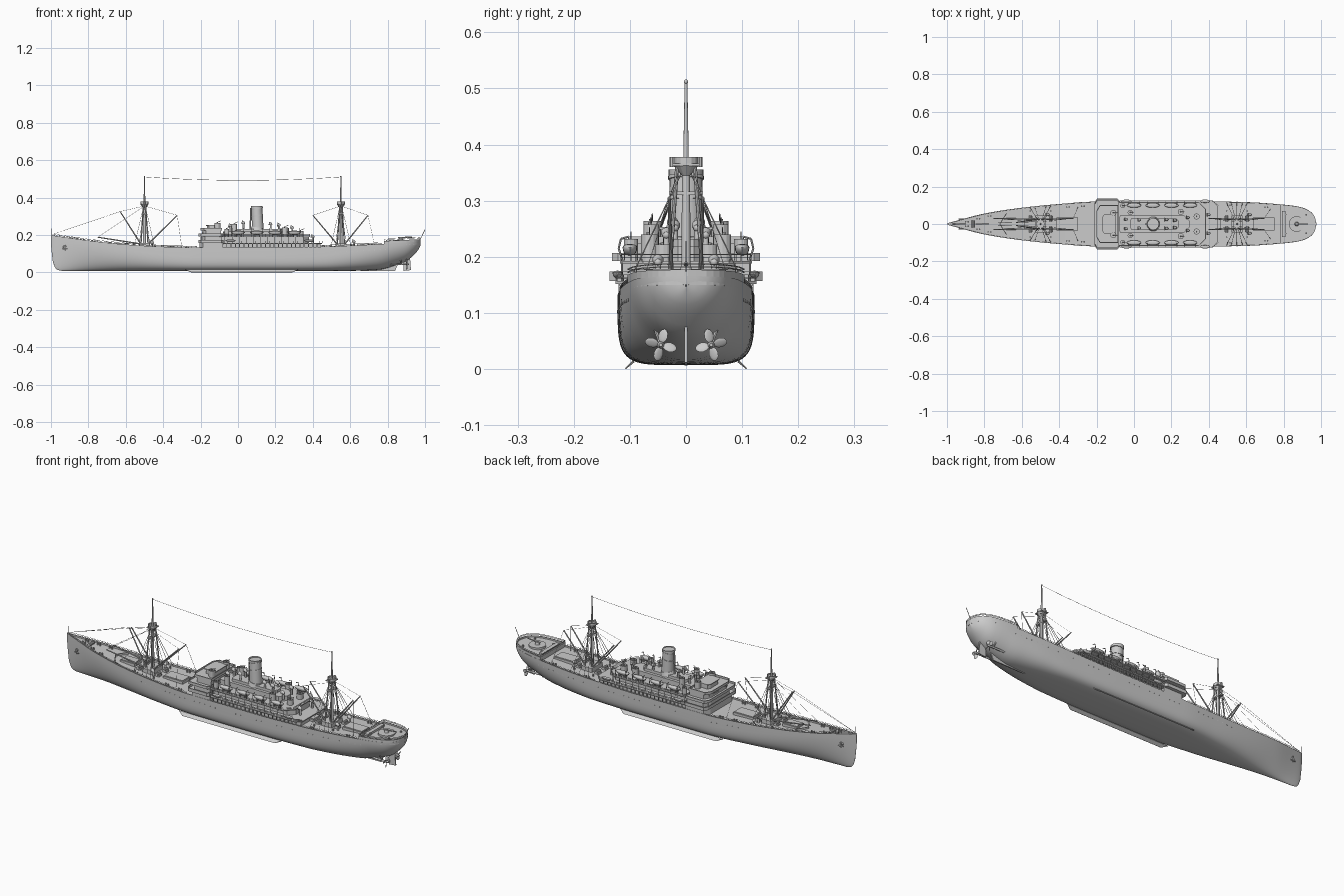
import bpy, bmesh, math
from mathutils import Vector, Matrix

if "Cube" in bpy.data.objects:
    bpy.data.objects.remove(bpy.data.objects["Cube"])

# ---------- helpers ----------
def finish(name, bm, smooth=None):
    bmesh.ops.remove_doubles(bm, verts=bm.verts, dist=1e-5)
    bmesh.ops.recalc_face_normals(bm, faces=bm.faces)
    me = bpy.data.meshes.new(name); bm.to_mesh(me); bm.free()
    ob = bpy.data.objects.new(name, me); bpy.context.collection.objects.link(ob)
    if smooth:
        bpy.ops.object.select_all(action='DESELECT')
        ob.select_set(True); bpy.context.view_layer.objects.active = ob
        bpy.ops.object.shade_smooth_by_angle(angle=math.radians(smooth))
    return ob

def box(bm, x0, x1, y0, y1, z0, z1):
    m = Matrix.Translation(((x0+x1)/2, (y0+y1)/2, (z0+z1)/2)) @ Matrix.Diagonal((x1-x0, y1-y0, z1-z0, 1))
    bmesh.ops.create_cube(bm, size=1, matrix=m)

def rod(bm, a, b, r, r2=None, n=6):
    a, b = Vector(a), Vector(b); d = b - a
    m = Matrix.Translation((a+b)/2) @ d.to_track_quat('Z', 'Y').to_matrix().to_4x4()
    bmesh.ops.create_cone(bm, cap_ends=True, segments=n, radius1=r, radius2=r if r2 is None else r2, depth=d.length, matrix=m)

def ball(bm, c, sx, sy, sz, u=12, v=8):
    m = Matrix.Translation(c) @ Matrix.Diagonal((sx, sy, sz, 1))
    return bmesh.ops.create_uvsphere(bm, u_segments=u, v_segments=v, radius=1, matrix=m)['verts']

def prism(bm, pts, z0, z1):
    lo = [bm.verts.new((x, y, z0)) for x, y in pts]; hi = [bm.verts.new((x, y, z1)) for x, y in pts]
    bm.faces.new(lo); bm.faces.new(hi)
    for i in range(len(pts)):
        j = (i+1) % len(pts); bm.faces.new((lo[i], lo[j], hi[j], hi[i]))

def wall(bm, pts, k, z0, z1):
    cx = sum(p[0] for p in pts)/len(pts)
    inner = [(cx+(x-cx)*k, y*k) for x, y in pts]
    rings = [[bm.verts.new((x, y, z)) for x, y in q] for q, z in ((pts, z0), (pts, z1), (inner, z1), (inner, z0))]
    for r in range(4):
        A, B = rings[r], rings[(r+1) % 4]
        for i in range(len(pts)):
            j = (i+1) % len(pts); bm.faces.new((A[i], A[j], B[j], B[i]))

def tub(bm, x, y, r, z0, z1):
    rod(bm, (x, y, z0), (x, y, z1-.008), r*.9, n=14)
    for i in range(14):
        a, b = i*math.tau/14, (i+1)*math.tau/14
        f = [(x+q*math.cos(t), y+q*math.sin(t)) for q, t in ((r, a), (r, b), (r*.88, b), (r*.88, a))]
        prism(bm, f, z0+.004, z1)

def chamfer(x0, x1, w, c, c2=0.0):
    return [(x0, -w+c), (x0, w-c), (x0+c*.6, w), (x1-c2, w), (x1, w-c2-.001), (x1, -w+c2+.001), (x1-c2, -w), (x0+c*.6, -w)]

def rails(bm, pts, h=.011, r=.0007):
    for a, b in zip(pts, pts[1:]):
        a, b = Vector(a), Vector(b); n = max(1, round((b-a).length/.025))
        for f in (.5, 1): rod(bm, a+Vector((0, 0, h*f)), b+Vector((0, 0, h*f)), r, n=4)
        for i in range(n+1):
            p = a.lerp(b, i/n); rod(bm, p, p+Vector((0, 0, h)), r, n=4)

# ---------- hull lines: x, half beam, sheer, keel, section fullness ----------
T = [(-1, .001, .2, .15, 1.8), (-.99, .006, .198, .056, 1.8), (-.97, .012, .194, .016, 1.8), (-.94, .02, .19, .008, 1.8),
     (-.8, .056, .17, .007, 2), (-.6, .087, .149, .007, 2.8), (-.4, .107, .137, .007, 4), (-.2, .12, .132, .007, 5),
     (.2, .122, .132, .007, 5), (.45, .12, .137, .007, 4.5), (.6, .117, .143, .008, 3.4), (.75, .108, .151, .014, 2.4),
     (.85, .098, .157, .04, 2), (.9, .088, .161, .06, 2), (.94, .069, .163, .093, 2), (.965, .042, .165, .122, 2), (.976, .001, .166, .145, 2)]
def at(x, c):
    n = len(T)
    d = [(T[i+1][c]-T[i][c])/(T[i+1][0]-T[i][0]) for i in range(n-1)]
    def slope(i):
        if i in (0, n-1): return d[min(i, n-2)]
        return 0 if d[i-1]*d[i] <= 0 else 2*d[i-1]*d[i]/(d[i-1]+d[i])
    i = max(j for j in range(n-1) if x >= T[j][0]-1e-9)
    h = T[i+1][0]-T[i][0]; t = (x-T[i][0])/h
    return ((2*t**3-3*t*t+1)*T[i][c] + (t**3-2*t*t+t)*h*slope(i) + (3*t*t-2*t**3)*T[i+1][c] + (t**3-t*t)*h*slope(i+1))
def side(x, z):
    b, s, k, p = (at(x, c) for c in (1, 2, 3, 4))
    return b*max(0, 1-min(1, abs((s-z)/(s-k)))**p)**(1/p)
def deck(x): return at(x, 2)-.008

bm = bmesh.new()
xs = [-1, -.996, -.99, -.98, -.97, -.955] + [-.94+.03*i for i in range(62)] + [.91, .925, .94, .95, .96, .967, .972, .976]
xs = sorted(set(xs))
for s in (1, -1):
    prev = None
    for x in xs:
        b, sh, k, p = (at(x, c) for c in (1, 2, 3, 4))
        ring = [(b*math.sin(i*math.pi/28)**(2/p), sh-(sh-k)*max(0, math.cos(i*math.pi/28))**(2/p)) for i in range(15)]
        bi = max(b-.004, 0); zd = max(sh-.008, k)
        ring += [(bi, sh), (bi, zd), (0, zd)]
        cur = [bm.verts.new((x, s*y, z)) for y, z in ring]
        if prev:
            for i in range(len(cur)-1): bm.faces.new((prev[i], prev[i+1], cur[i+1], cur[i]))
        prev = cur
finish("hull", bm, 40)

# rubbing strake, portholes, hawse anchors, bilge keels
bm = bmesh.new()
for s in (1, -1):
    for i in range(44):
        x = -.5+i*.03; z = at(x, 2)-.03; y = side(x, z)
        rod(bm, (x, s*(y-.002), z), (x, s*(y+.0008), z), .0026, n=8)
finish("portholes", bm)
bm = bmesh.new()
for s in (1, -1):
    y = side(-.925, .133)
    rod(bm, (-.925, s*(y-.006), .135), (-.925, s*(y+.003), .133), .012, .009, 12)
    rod(bm, (-.925, s*(y+.004), .145), (-.925, s*(y+.004), .118), .003)
    rod(bm, (-.938, s*(y+.004), .124), (-.912, s*(y+.006), .124), .003)
finish("anchors", bm)
bm = bmesh.new()
for s in (1, -1):
    v = [bm.verts.new((x, s*y, z)) for x, y, z in ((-.28, .094, .016), (-.25, .109, .001), (.29, .109, .001), (.32, .094, .016),
         (-.28, .092, .012), (-.25, .107, 0), (.29, .107, 0), (.32, .092, .012))]
    for f in ((0, 1, 2, 3), (4, 5, 6, 7), (0, 1, 5, 4), (1, 2, 6, 5), (2, 3, 7, 6), (3, 0, 4, 7)): bm.faces.new([v[i] for i in f])
finish("bilge_keels", bm)

# skeg, rudder, shafts and propellers
bm = bmesh.new()
for w, q in ((.003, ((.65, .006), (.84, .008), (.86, .055), (.7, .04))), (.003, ((.885, .008), (.925, .012), (.92, .075), (.885, .08)))):
    lo = [bm.verts.new((x, -w, z)) for x, z in q]; hi = [bm.verts.new((x, w, z)) for x, z in q]
    bm.faces.new(lo); bm.faces.new(hi)
    for i in range(4): bm.faces.new((lo[i], lo[(i+1) % 4], hi[(i+1) % 4], hi[i]))
finish("skeg_and_rudder", bm)
bm = bmesh.new()
for s in (1, -1):
    rod(bm, (.68, s*.045, .043), (.9, s*.045, .043), .005, n=10)
    rod(bm, (.9, s*.045, .043), (.915, s*.045, .043), .007, .003, 10)
    for y in (.03, .06): rod(bm, (.875, s*.045, .043), (.865, s*y, .085), .003)
    for i in range(4):
        vs = ball(bm, (0, 0, .0165), .002, .0095, .0125, 10, 6)
        m = Matrix.Translation((.902, s*.045, .043)) @ Matrix.Rotation(s*(math.pi/2*i+.25), 4, 'X') @ Matrix.Rotation(s*.5, 4, 'Z')
        bmesh.ops.transform(bm, matrix=m, verts=vs)
finish("propellers", bm, 40)

# raised stern deck with bulwark, gun platform and staff
xp = [.78+.02*i for i in range(9)]+[.95, .96, .967, .972, .975]
pts = [(x, at(x, 1)-.001) for x in xp]; pts += [(x, -y) for x, y in reversed(pts)]
bm = bmesh.new(); prism(bm, pts, .145, .164); wall(bm, pts, .95, .164, .172)
for z in (.176, .181): wall(bm, pts, .985, z, z+.002)
for v in bm.verts: v.co.z += (v.co.x-.87)*.05
finish("stern_deck", bm)
bm = bmesh.new()
rod(bm, (.87, 0, .16), (.87, 0, .173), .042, n=24)
rod(bm, (.87, 0, .17), (.87, 0, .186), .012, .008, 12)
rod(bm, (.855, 0, .184), (.93, 0, .19), .004, .0025, 8)
box(bm, .79, .81, -.07, .07, .16, .172)
for s in (1, -1):
    for x in (.81, .92): rod(bm, (x, s*.05, .16), (x, s*.05, .175), .005, n=8)
rod(bm, (.972, 0, .17), (.9995, 0, .228), .0015)
rod(bm, (-.995, 0, .19), (-.995, 0, .235), .0013)
finish("stern_gun_and_staffs", bm)

# ---------- midships superstructure ----------
bm = bmesh.new()
prism(bm, chamfer(-.2, .44, .1, .01), .12, .153)
prism(bm, chamfer(-.08, .45, .126, .01, .03), .152, .157)
prism(bm, chamfer(-.2, .38, .088, .01, .03), .156, .19)
prism(bm, chamfer(-.1, .385, .118, .01, .04), .188, .193)
prism(bm, chamfer(-.08, .3, .045, .01, .03), .19, .218)
prism(bm, chamfer(-.02, .24, .03, .01, .015), .215, .232)
finish("deckhouses", bm)
bm = bmesh.new()
for s in (1, -1):
    for i in range(22):
        x = -.06+i*.023
        box(bm, x-.0025, x+.0025, s*.119-.0015, s*.119+.0015, .125, .153)
    for i in range(12):
        x = -.07+i*.038; rod(bm, (x, s*.114, .155), (x, s*.114, .19), .0016)
    for i in range(13):
        x = -.06+i*.032; box(bm, x-.006, x+.006, s*.0885-.001, s*.0885+.001, .168, .18)
finish("promenade_posts", bm)

# bridge block with wings
bm = bmesh.new()
prism(bm, chamfer(-.205, -.08, .119, .03), .12, .16)
prism(bm, chamfer(-.21, -.078, .136, .02, .01), .157, .162)
wall(bm, chamfer(-.21, -.078, .136, .02, .01), .96, .162, .174)
prism(bm, chamfer(-.195, -.085, .112, .03), .16, .195)
prism(bm, chamfer(-.212, -.08, .132, .025, .01), .193, .198)
wall(bm, chamfer(-.212, -.08, .132, .025, .01), .96, .198, .207)
prism(bm, chamfer(-.19, -.09, .098, .03), .197, .224)
prism(bm, chamfer(-.2, -.085, .102, .03), .223, .227)
wall(bm, chamfer(-.2, -.085, .102, .03), .95, .227, .236)
prism(bm, chamfer(-.165, -.1, .045, .015), .226, .25)
prism(bm, chamfer(-.17, -.095, .05, .015), .249, .253)
finish("bridge", bm)
bm = bmesh.new()
for i in range(13):
    y = -.072+i*.012
    box(bm, -.1915, -.187, y-.0035, y+.0035, .208, .218)
    box(bm, -.1965, -.19, y-.003, y+.003, .175, .184)
finish("bridge_windows", bm)

# gun tubs and searchlights
bm = bmesh.new()
for s in (1, -1):
    for x, y, r, z0, z1 in ((-.11, .06, .016, .226, .264), (-.02, .062, .014, .19, .258), (.25, .065, .016, .19, .24), (.335, .04, .016, .19, .222), (-.06, .098, .013, .19, .232)):
        tub(bm, x, s*y, r, z0, z1)
        rod(bm, (x, s*y, z1-.012), (x, s*(y+.003), z1+.004), .003)
        rod(bm, (x-.004, s*y, z1+.002), (x+.02, s*y, z1+.012), .0014)
finish("gun_tubs", bm)

# funnel, raked slightly aft, with rim and pipe
bm = bmesh.new()
rod(bm, (.103, 0, .22), (.106, 0, .24), .038, .033, 24)
rod(bm, (.106, 0, .235), (.1, 0, .35), .031, .029, 24)
for z in (.3, .338): rod(bm, (.103, 0, z), (.102, 0, z+.006), .032, n=24)
ring = bmesh.ops.create_cone(bm, segments=24, radius1=.031, radius2=.031, depth=.012, cap_ends=False, matrix=Matrix.Translation((.1, 0, .35)))
rod(bm, (.066, 0, .23), (.068, 0, .345), .004, n=8)
finish("funnel", bm, 40)

# cowl ventilators
bm = bmesh.new()
for s in (1, -1):
    for x, y, z0, h in ((.03, .022, .23, .04), (.175, .024, .23, .034), (.22, .02, .23, .028), (.29, .035, .215, .03), (-.04, .025, .215, .04), (.4, .05, .157, .04), (-.46, .05, .125, .04), (.62, .05, .135, .035)):
        rod(bm, (x, s*y, z0-.01), (x, s*y, z0+h-.01), .0055, n=10)
        rod(bm, (x+.005, s*y, z0+h-.006), (x-.01, s*y, z0+h-.002), .006, .01, 10)
        ball(bm, (x+.001, s*y, z0+h-.006), .008, .0075, .0075, 10, 6)
finish("ventilators", bm, 40)

# lifeboats and davits
bm = bmesh.new(); dv = bmesh.new()
for s in (1, -1):
    for x in (.0, .1, .2, .3):
        for v in ball(bm, (x, s*.1, .217), .038, .013, .017, 16, 10):
            if v.co.z > .217: v.co.z = .217+(v.co.z-.217)*.35
        for e in (-.03, .03):
            q = [(x+e, s*.112, .19), (x+e, s*.12, .215), (x+e, s*.116, .232), (x+e, s*.102, .236)]
            for a, b in zip(q, q[1:]): rod(dv, a, b, .0018)
            box(dv, x+e*.5-.003, x+e*.5+.003, s*.1-.01, s*.1+.01, .19, .205)
    for x in (-.04, .38):
        for v in ball(bm, (x, s*.122, .172), .028, .009, .011, 14, 8):
            if v.co.z > .172: v.co.z = .172+(v.co.z-.172)*.3
finish("lifeboats", bm, 40); finish("davits", dv)

# ---------- masts with platforms, shrouds and booms ----------
for name, mx, booms in (("fore", -.5, ((-.325, .305, .03), (-.63, .325, .008), (-.75, .188, .03))), ("aft", .55, ((.4, .305, .03), (.695, .305, .03)))):
    zd = deck(mx); bm = bmesh.new()
    rod(bm, (mx, 0, zd), (mx, 0, .37), .0085, .007, 12)
    rod(bm, (mx, 0, .37), (mx, 0, .51), .005, .0025, 10)
    ball(bm, (mx, 0, .512), .004, .004, .004)
    box(bm, mx-.03, mx+.03, -.045, .045, zd, zd+.022)
    for s in (1, -1):
        rod(bm, (mx-.02, s*.032, zd), (mx-.006, s*.016, .36), .0035, n=8)
        rod(bm, (mx+.02, s*.032, zd), (mx+.006, s*.016, .36), .0035, n=8)
    finish(name+"_mast", bm, 40)
    bm = bmesh.new()
    rod(bm, (mx, 0, .345), (mx, 0, .363), .008, .022, 12)
    box(bm, mx-.02, mx+.02, -.024, .024, .362, .366); tub(bm, mx, 0, .022, .362, .378)
    for s in (1, -1): rod(bm, (mx, s*.024, .36), (mx, s*.024, .378), .005, n=8)
    box(bm, mx-.008, mx+.008, -.03, .03, .31, .316)
    finish(name+"_mast_platform", bm)
    bm = bmesh.new()
    for s in (1, -1):
        for dx in (-.055, -.03, 0, .03, .055):
            x = mx+dx; rod(bm, (mx+dx*.1, s*.008, .35), (x, s*(at(x, 1)-.006), deck(x)), .0011, n=4)
        for bx, bz, by in booms:
            d = 1 if bx > mx else -1
            rod(bm, (mx+d*.02, s*.025, zd+.018), (bx, s*by, bz), .0038, .0028, 8)
            rod(bm, (bx, s*by, bz), (mx, s*.012, .355), .0007, n=4)
    finish(name+"_shrouds_and_booms", bm)
    # winches, hatches and deck fittings either side of the mast
    bm = bmesh.new()
    for s in (1, -1):
        for dx in (-.055, .055):
            x = mx+dx; z = deck(x)
            box(bm, x-.012, x+.012, s*.03-.012, s*.03+.012, z, z+.008)
            rod(bm, (x, s*.03-.016, z+.011), (x, s*.03+.016, z+.011), .007, n=10)
            rod(bm, (x, s*.07, z), (x, s*.07, z+.012), .004, n=8)
    for x0, x1, w in ((mx+.085, mx+.2, .034), (mx-.17, mx-.085, .03)):
        if x0 < .38: x1 = x1 if mx < 0 else .47; x0 = x0 if mx < 0 else .455
        z = deck((x0+x1)/2); box(bm, x0, x1, -w, w, z-.006, z+.012); box(bm, x0+.004, x1-.004, -w+.004, w-.004, z, z+.015)
    finish(name+"_hatches_and_winches", bm)

# foredeck windlass, bitts and breakwater
bm = bmesh.new()
for s in (1, -1):
    for x, y in ((-.9, .012), (-.84, .028), (-.78, .042), (-.28, .095), (-.36, .09), (.5, .1), (.7, .09)):
        z = deck(x); rod(bm, (x, s*y, z-.003), (x, s*y, z+.011), .004, n=8); rod(bm, (x+.014, s*y, z-.003), (x+.014, s*y, z+.011), .004, n=8)
    rod(bm, (-.86, 0, deck(-.86)+.008), (-.86, s*.02, deck(-.86)+.008), .008, n=10)
    prism(bm, [(-.72, 0), (-.715, 0), (-.68, s*.055), (-.685, s*.055)], deck(-.7)-.004, deck(-.7)+.01)
finish("foredeck_fittings", bm)

# railings and rigging wires
bm = bmesh.new()
for s in (1, -1):
    rails(bm, [(-.08, s*.123, .157), (.42, s*.123, .157), (.45, s*.1, .157)])
    rails(bm, [(-.08, s*.116, .193), (.345, s*.116, .193), (.383, s*.08, .193), (.383, 0, .193)])
    rails(bm, [(x, s*(at(x, 1)-.002), at(x, 2)) for x in (-.98, -.9, -.8, -.7, -.6, -.5, -.4, -.3, -.22)], .008)
    rails(bm, [(x, s*(at(x, 1)-.002), at(x, 2)) for x in (.45, .55, .65, .77)], .008)
finish("railings", bm)
bm = bmesh.new()
P = [Vector((-.5+1.05*i/16, 0, .51-.018*(1-(i/8-1)**2))) for i in range(17)]
for a, b in zip(P, P[1:]): rod(bm, a, b, .0009, n=4)
for s in (1, -1):
    rod(bm, (-.63, s*.008, .325), (-.995, 0, .202), .0008, n=4)
    rod(bm, (.695, s*.03, .305), (.73, s*.08, .145), .0008, n=4)
    rod(bm, (-.325, s*.03, .305), (-.3, s*.09, .13), .0008, n=4)
finish("rigging_wires", bm)
